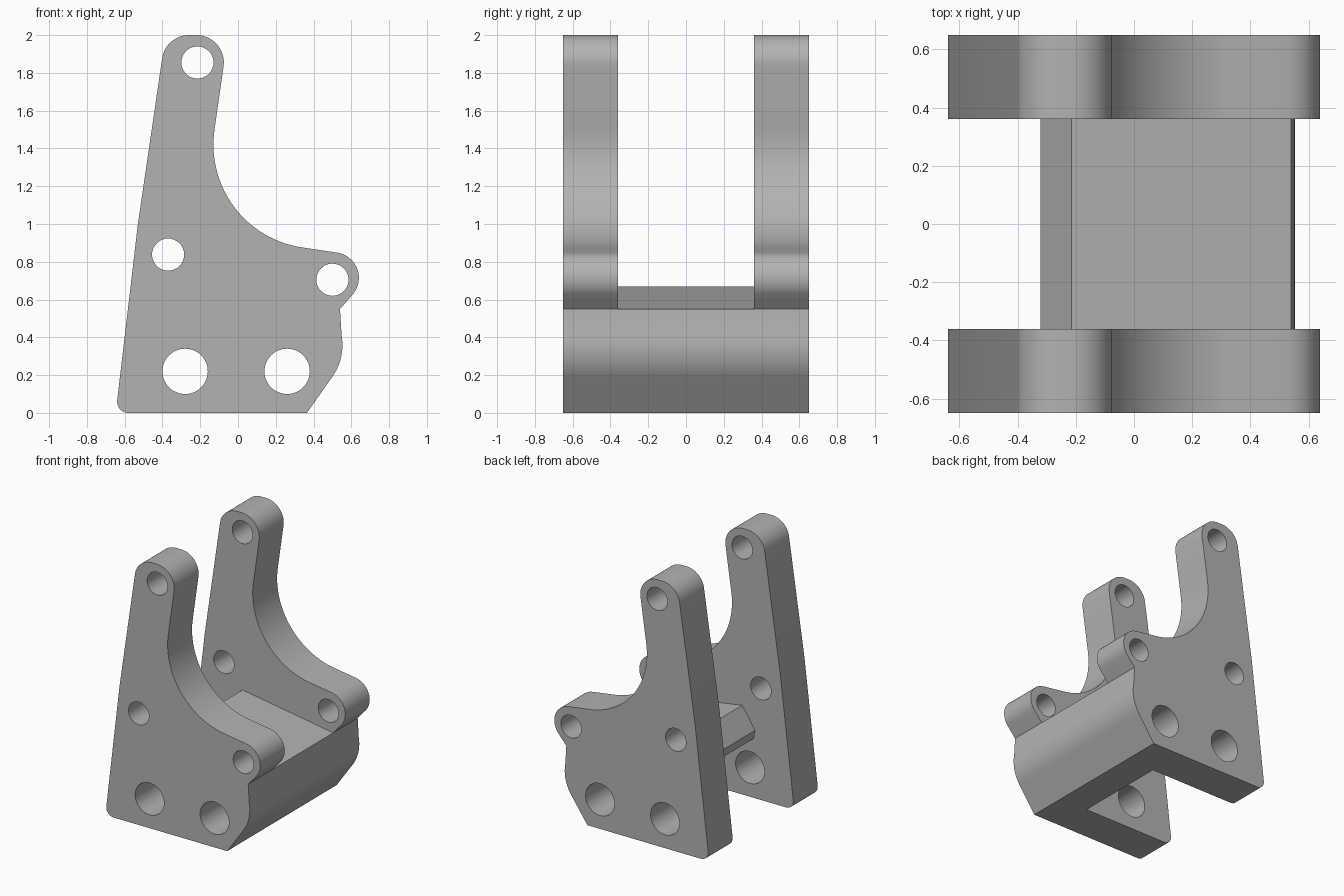
import bpy, bmesh
from math import cos, sin, radians, pi

cube = bpy.data.objects.get("Cube")
if cube:
    bpy.data.objects.remove(cube, do_unlink=True)

grey = bpy.data.materials.new("plain grey")
grey.use_nodes = True
colour = (0.45, 0.45, 0.45, 1)
grey.diffuse_color = colour
grey.node_tree.nodes["Principled BSDF"].inputs["Base Color"].default_value = colour


def arc(cx, cz, r, start, end, steps=16):
    """Points on an arc in the side profile, angles in degrees."""
    angles = [radians(start + (end - start) * i / steps) for i in range(steps + 1)]
    return [(cx + r * cos(a), cz + r * sin(a)) for a in angles]


def hole(cx, cz, r):
    return arc(cx, cz, r, 0, 352.5, 47)


def slab(name, loops, y, thickness):
    """Extrude an outline with holes along y and return a smooth-shaded mesh."""
    curve = bpy.data.curves.new(name, "CURVE")
    curve.dimensions = "2D"
    curve.fill_mode = "BOTH"
    curve.extrude = thickness / 2
    for loop in loops:
        spline = curve.splines.new("POLY")
        spline.points.add(len(loop) - 1)
        for point, (x, z) in zip(spline.points, loop):
            point.co = (x, z, 0, 1)
        spline.use_cyclic_u = True
    obj = bpy.data.objects.new(name, curve)
    bpy.context.collection.objects.link(obj)
    obj.location.y = y
    obj.rotation_euler.x = pi / 2
    bpy.ops.object.select_all(action="DESELECT")
    obj.select_set(True)
    bpy.context.view_layer.objects.active = obj
    bpy.ops.object.convert(target="MESH")
    obj = bpy.context.view_layer.objects.active
    bm = bmesh.new()
    bm.from_mesh(obj.data)
    bmesh.ops.remove_doubles(bm, verts=bm.verts, dist=0.0005)
    bmesh.ops.recalc_face_normals(bm, faces=bm.faces)
    bm.to_mesh(obj.data)
    bm.free()
    obj.data.materials.clear()
    obj.data.materials.append(grey)
    bpy.ops.object.shade_smooth_by_angle(angle=radians(25))
    return obj


# Rounded lower nose shared by the plates and the bridge, from bottom to top
nose = [(0.365, 0)] + arc(0.26, 0.36, 0.293, -36, 10) + [(0.54, 0.55)]
nose_hole = hole(0.26, 0.22, 0.12)

# Side plate outline, anticlockwise from the bottom edge
plate = (
    nose
    + arc(0.505, 0.715, 0.135, -40, 82)        # lower lug
    + arc(0.42, 1.42, 0.55, 262, 172, 32)      # concave saddle
    + arc(-0.22, 1.855, 0.145, -8, 90)         # upper lug
    + arc(-0.26, 1.857, 0.143, 90, 172)
    + [(-0.53, 1.0)]
    + arc(-0.58, 0.06, 0.06, 174, 270, 10)     # bottom heel
)
holes = [nose_hole, hole(-0.28, 0.22, 0.12)]
holes += [hole(x, z, 0.085) for x, z in ((-0.215, 1.855), (-0.37, 0.838), (0.5, 0.705))]

for name, y in (("front_side_plate", -0.505), ("back_side_plate", 0.505)):
    slab(name, [plate] + holes, y, 0.29)

# Bridge between the plates: sloped shelf with a beveled tip and a front wall
bridge = nose + [(-0.215, 0.67), (-0.322, 0.51), (-0.31, 0.445), (0.13, 0.375), (0.13, 0)]
slab("bridge", [bridge, nose_hole], 0, 0.72)
